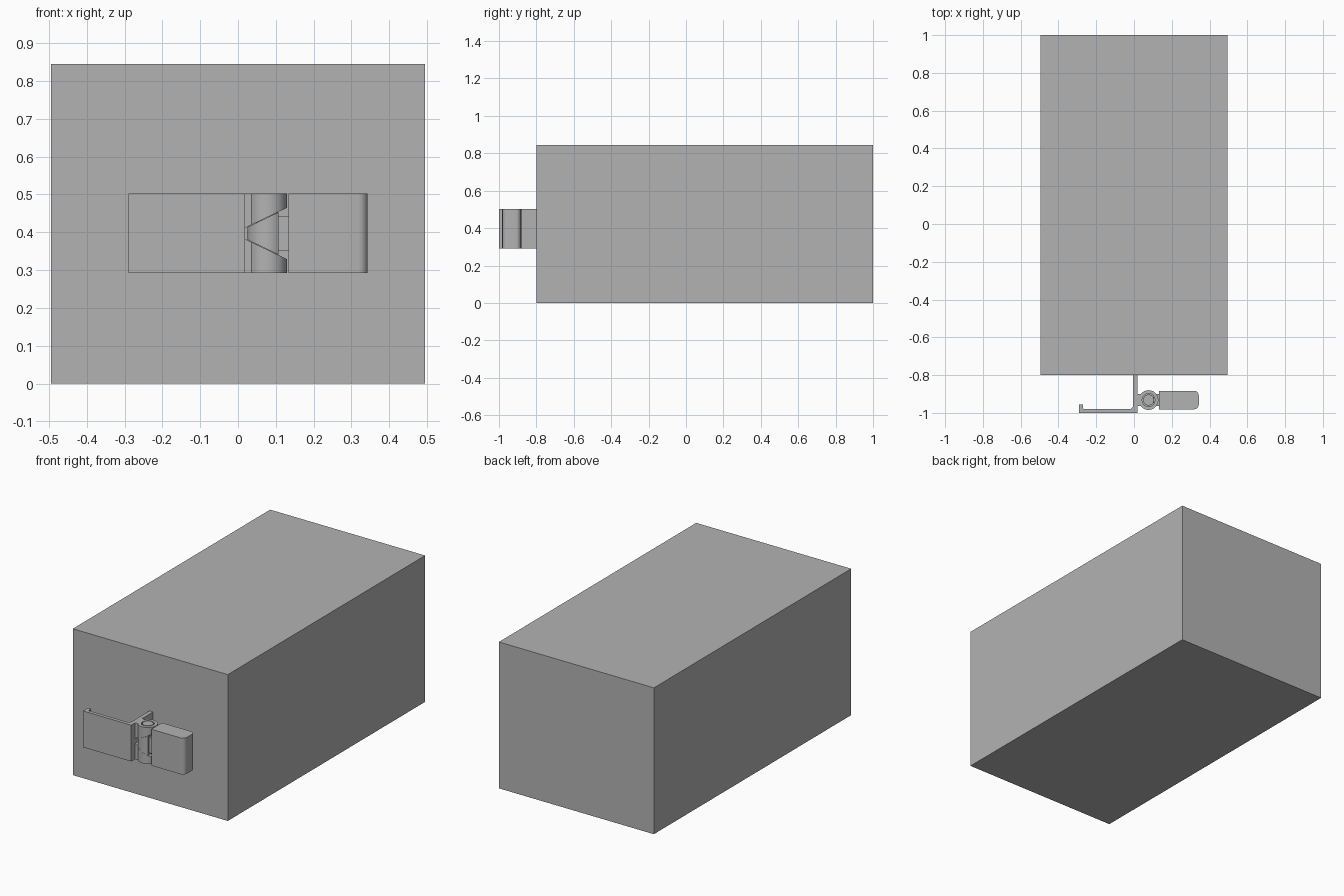
import bpy, bmesh, math
from mathutils import Matrix

if "Cube" in bpy.data.objects:
    bpy.data.objects.remove(bpy.data.objects["Cube"], do_unlink=True)

grey = bpy.data.materials.new("plain grey")
grey.use_nodes = True
grey.diffuse_color = (0.45, 0.45, 0.45, 1)
grey.node_tree.nodes["Principled BSDF"].inputs["Base Color"].default_value = grey.diffuse_color

Z0, Z1 = 0.292, 0.502          # height span of the latch
ZM = (Z0 + Z1) / 2
HX, HY, HR = 0.077, -0.932, 0.052  # hinge axis and barrel radius


def finish(name, bm):
    bmesh.ops.recalc_face_normals(bm, faces=bm.faces)
    mesh = bpy.data.meshes.new(name)
    bm.to_mesh(mesh)
    bm.free()
    mesh.materials.append(grey)
    ob = bpy.data.objects.new(name, mesh)
    bpy.context.collection.objects.link(ob)
    return ob


def extrude(name, points, low, high, axis="z"):
    """Extrude a closed outline along z, or an x-z outline along y."""
    bm = bmesh.new()
    place = (lambda a, b: (a, b, low)) if axis == "z" else (lambda a, b: (a, low, b))
    face = bm.faces.new([bm.verts.new(place(a, b)) for a, b in points])
    new = bmesh.ops.extrude_face_region(bm, geom=[face])["geom"]
    move = (0, 0, high - low) if axis == "z" else (0, high - low, 0)
    bmesh.ops.translate(bm, vec=move, verts=[g for g in new if isinstance(g, bmesh.types.BMVert)])
    return finish(name, bm)


def box(name, x0, x1, y0, y1, z0, z1):
    return extrude(name, [(x0, y0), (x1, y0), (x1, y1), (x0, y1)], z0, z1)


def cylinder(name, radius, z0, z1):
    bm = bmesh.new()
    bmesh.ops.create_cone(bm, cap_ends=True, segments=48, radius1=radius, radius2=radius,
                          depth=z1 - z0, matrix=Matrix.Translation((HX, HY, (z0 + z1) / 2)))
    return finish(name, bm)


def arc(cx, cy, r, start, end, steps=8):
    return [(cx + r * math.cos(math.radians(start + (end - start) * i / steps)),
             cy + r * math.sin(math.radians(start + (end - start) * i / steps)))
            for i in range(steps + 1)]


def combine(ob, other, operation):
    mod = ob.modifiers.new("shape", "BOOLEAN")
    mod.operation, mod.solver, mod.object = operation, "EXACT", other
    bpy.context.view_layer.objects.active = ob
    bpy.ops.object.modifier_apply(modifier=mod.name)
    bpy.data.objects.remove(other, do_unlink=True)


def smooth(ob):
    bpy.ops.object.select_all(action="DESELECT")
    ob.select_set(True)
    bpy.context.view_layer.objects.active = ob
    bpy.ops.object.shade_smooth_by_angle(angle=math.radians(30))


def wedge(name, x0, x1, shrink=0.0):
    """V-shaped prism that opens towards +x."""
    half = lambda x: 0.0135 + 0.48 * (x - 0.016) - shrink
    pts = [(x0, ZM - half(x0)), (x1, ZM - half(x1)), (x1, ZM + half(x1)), (x0, ZM + half(x0))]
    return extrude(name, pts, HY - 0.1, HY + 0.1, "y")


# Main body
box("main_body", -0.495, 0.495, -0.8, 1, 0, 0.845)

# Bent plate: mounting web, front flap and end lip
outline = [(0.018, -0.8), (0.018, -1), (-0.29, -1), (-0.29, -0.955), (-0.27, -0.955)]
outline += arc(-0.264, -0.974, 0.006, 180, 270, 4)
outline += arc(-0.025, -0.96, 0.02, 270, 360) + [(-0.005, -0.8)]
smooth(extrude("bent_plate", outline, Z0, Z1))

# Fixed knuckle with a V notch and a bored hole
knuckle = cylinder("fixed_knuckle", HR, Z0, Z1)
combine(knuckle, box("neck", 0.0175, 0.06, HY - 0.032, HY + 0.032, Z0, Z1), "UNION")
combine(knuckle, wedge("notch", 0.016, 0.2), "DIFFERENCE")
combine(knuckle, cylinder("bore", 0.034, Z0 - 0.05, Z1 + 0.05), "DIFFERENCE")
smooth(knuckle)

# Hinge pin
smooth(cylinder("hinge_pin", 0.029, Z0, Z1))

# Moving knuckle fills the notch and reaches the handle through a short neck
tongue = cylinder("moving_knuckle", HR, ZM - 0.08, ZM + 0.08)
combine(tongue, wedge("taper", 0.01, 0.107, 0.001), "INTERSECT")
smooth(tongue)
box("handle_neck", 0.1, 0.14, HY - 0.032, HY + 0.032, ZM - 0.045, ZM + 0.045)

# Handle with a rounded free end
yf, yb, end, r = -0.981, -0.883, 0.343, 0.026
handle = [(0.133, yb), (0.133, yf)]
handle += arc(end - r, yf + r, r, -90, 0) + arc(end - r, yb - r, r, 0, 90)
smooth(extrude("handle", handle, Z0, Z1))
